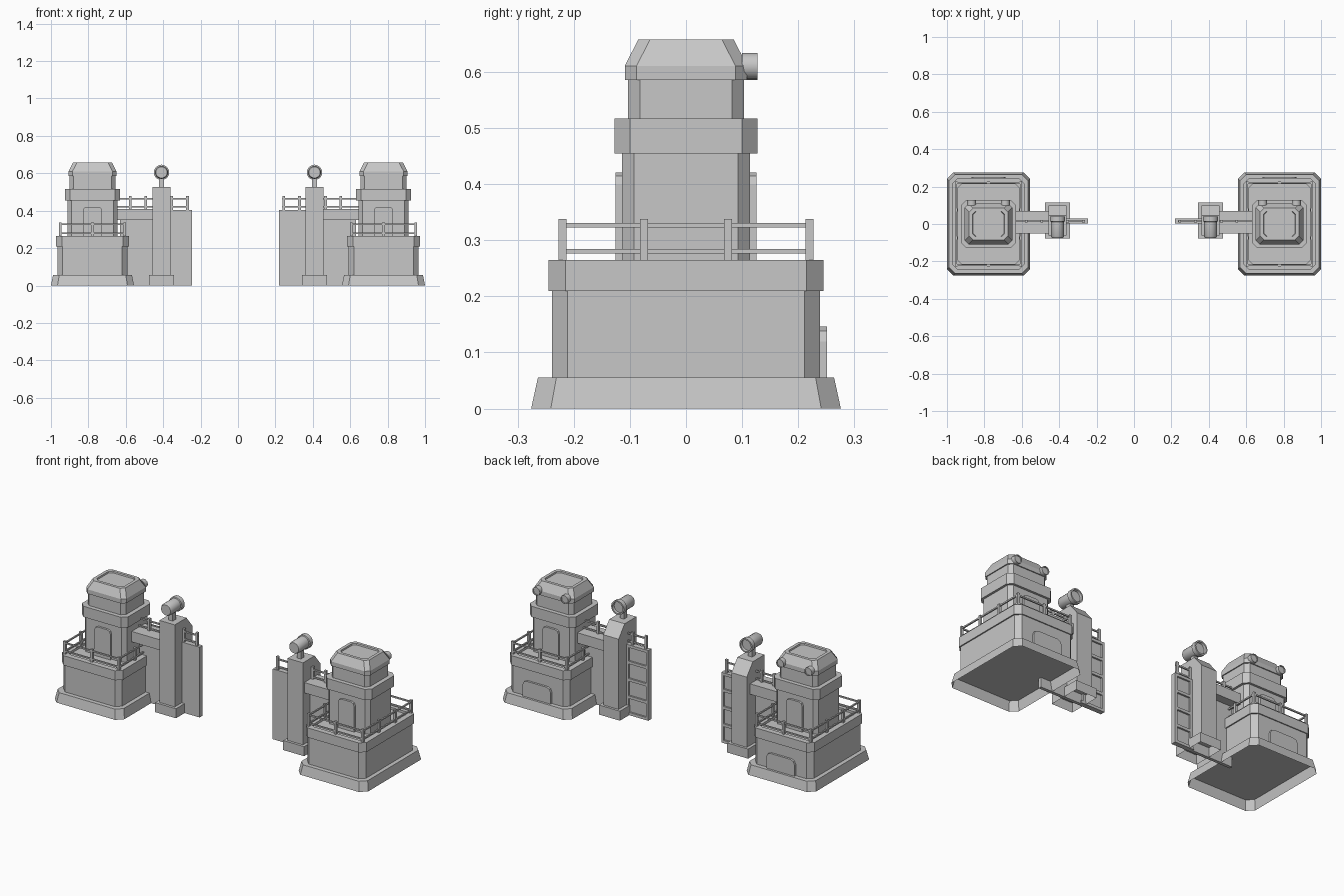
import bpy, bmesh, math
from mathutils import Matrix, Vector

if "Cube" in bpy.data.objects:
    bpy.data.objects.remove(bpy.data.objects["Cube"])

grey = bpy.data.materials.new("concrete_grey")
grey.diffuse_color = (0.57, 0.57, 0.57, 1)
grey.use_nodes = True
grey.node_tree.nodes["Principled BSDF"].inputs["Base Color"].default_value = grey.diffuse_color
CX = 0.778  # tower centre distance


def finish(name, bm):
    bmesh.ops.recalc_face_normals(bm, faces=bm.faces)
    me = bpy.data.meshes.new(name)
    bm.to_mesh(me)
    bm.free()
    me.materials.append(grey)
    ob = bpy.data.objects.new(name, me)
    bpy.context.collection.objects.link(ob)
    return ob


def loft(name, cx, rings, open_bottom=False):
    """Stack of chamfered rectangles: (half x, half y, chamfer, z)."""
    bm = bmesh.new()
    prev = None
    for i, (a, b, c, z) in enumerate(rings):
        pts = [(a - c, -b), (a, c - b), (a, b - c), (a - c, b),
               (c - a, b), (-a, b - c), (-a, c - b), (c - a, -b)]
        ring = [bm.verts.new((cx + x, y, z)) for x, y in pts]
        if prev:
            for k in range(8):
                bm.faces.new((prev[k], prev[(k + 1) % 8], ring[(k + 1) % 8], ring[k]))
        if i == len(rings) - 1 or (i == 0 and not open_bottom):
            bm.faces.new(ring)
        prev = ring
    return finish(name, bm)


def add_box(bm, x0, x1, y0, y1, z0, z1):
    m = Matrix.Translation(((x0 + x1) / 2, (y0 + y1) / 2, (z0 + z1) / 2))
    m = m @ Matrix.Diagonal((abs(x1 - x0), abs(y1 - y0), abs(z1 - z0), 1))
    bmesh.ops.create_cube(bm, size=1, matrix=m)


def boxes(name, items, open_bottom=False):
    bm = bmesh.new()
    for it in items:
        add_box(bm, *it)
    if open_bottom:
        low = [f for f in bm.faces if all(v.co.z < 1e-5 for v in f.verts)]
        bmesh.ops.delete(bm, geom=low, context='FACES_ONLY')
    return finish(name, bm)


def plate(name, cx, y0, y1, half, z0, z1, cut):
    """Upright plate with clipped top corners."""
    bm = bmesh.new()
    pts = [(-half, z0), (half, z0), (half, z1 - cut), (half - cut * 0.3, z1 - cut * 0.3),
           (half - cut, z1), (cut - half, z1), (cut * 0.3 - half, z1 - cut * 0.3), (-half, z1 - cut)]
    f = bm.faces.new([bm.verts.new((cx + x, y0, z)) for x, z in pts])
    ext = bmesh.ops.extrude_face_region(bm, geom=[f])
    bmesh.ops.translate(bm, vec=(0, y1 - y0, 0),
                        verts=[v for v in ext["geom"] if isinstance(v, bmesh.types.BMVert)])
    return finish(name, bm)


def lathe(name, cx, cz, prof, n=16):
    """Round part along y: profile of (radius, y)."""
    bm = bmesh.new()
    prev = None
    for i, (r, y) in enumerate(prof):
        ring = [bm.verts.new((cx + r * math.cos(2 * math.pi * k / n), y,
                              cz + r * math.sin(2 * math.pi * k / n))) for k in range(n)]
        if prev:
            for k in range(n):
                bm.faces.new((prev[k], prev[(k + 1) % n], ring[(k + 1) % n], ring[k]))
        if i in (0, len(prof) - 1):
            bm.faces.new(ring)
        prev = ring
    ob = finish(name, bm)
    bpy.context.view_layer.objects.active = ob
    ob.select_set(True)
    bpy.ops.object.shade_smooth_by_angle(angle=math.radians(35))
    ob.select_set(False)


def tower(s, tag):
    c = s * CX
    # Hollow-bottomed plinth, block and deck with a low rim
    loft("base_" + tag, c, [(0.222, 0.276, 0.035, 0), (0.211, 0.264, 0.033, 0.055)], True)
    loft("block_" + tag, c, [(0.187, 0.239, 0.028, 0.055), (0.187, 0.239, 0.028, 0.212)])
    loft("deck_" + tag, c, [(0.194, 0.245, 0.03, 0.21), (0.194, 0.245, 0.03, 0.265),
                            (0.163, 0.214, 0.02, 0.265), (0.163, 0.214, 0.02, 0.252)])
    # Upper shaft
    loft("shaft_" + tag, c, [(0.134, 0.114, 0.021, 0.25), (0.134, 0.114, 0.021, 0.46)])
    loft("collar_" + tag, c, [(0.147, 0.127, 0.027, 0.455), (0.147, 0.127, 0.027, 0.517)])
    loft("neck_" + tag, c, [(0.122, 0.103, 0.021, 0.51), (0.122, 0.103, 0.021, 0.59)])
    loft("cap_" + tag, c, [(0.128, 0.109, 0.021, 0.586), (0.128, 0.109, 0.021, 0.611),
                           (0.104, 0.085, 0.021, 0.658), (0.086, 0.068, 0.017, 0.658),
                           (0.084, 0.066, 0.017, 0.65)])
    # Doors front and back, hatch at the back
    for d, side in ((-1, "front"), (1, "back")):
        plate("door_%s_%s" % (side, tag), c, d * 0.108, d * 0.126, 0.052, 0.252, 0.421, 0.022)
    plate("hatch_" + tag, c, 0.23, 0.251, 0.09, 0.05, 0.146, 0.026)
    # Round lamps on the back of the cap
    for k in (-1, 1):
        lathe("cap_lamp_" + tag, c + k * 0.09, 0.61,
              [(0.024, 0.1), (0.024, 0.127), (0.019, 0.127), (0.019, 0.122)])
    # Deck railing
    rx, ry, p, b = 0.172, 0.22, 0.007, 0.004
    posts = [(i * rx, j * y) for i in (-1, 1) for j in (-1, 1) for y in (ry, 0.075)]
    posts += [(0, -ry), (0, ry)]
    items = [(c + x - p, c + x + p, y - p, y + p, 0.26, 0.338) for x, y in posts]
    for z in (0.28, 0.327):
        for k in (-1, 1):
            items.append((c + k * rx - b, c + k * rx + b, -ry, ry, z - b, z + b))
            items.append((c - rx, c + rx, k * ry - b, k * ry + b, z - b, z + b))
    boxes("deck_railing_" + tag, items)


def gate(s, tag, tip):
    X = lambda *v: sorted(s * q for q in v)
    # Sliding leaf with ribs on the back of its exposed part
    items = [(*X(tip, 0.63), 0.002, 0.02, 0, 0.405)]
    for z in (0.0, 0.095, 0.195, 0.295, 0.389):
        items.append((*X(tip, 0.37), 0.018, 0.03, z, z + 0.016))
    for x in (tip, 0.345):
        items.append((*X(x, x + 0.014), 0.018, 0.03, 0, 0.405))
    boxes("gate_leaf_" + tag, items)
    # Railing on the leaf
    items = []
    for x in (0.03, 0.115, 0.254, 0.336):
        items.append((*X(tip + x - 0.013, tip + x + 0.001), 0.008, 0.022, 0.4, 0.48))
    for z in (0.42, 0.463):
        items.append((*X(tip + 0.015, 0.65), 0.011, 0.019, z - 0.004, z + 0.004))
    boxes("gate_railing_" + tag, items)
    # Bridge housing between tower and pillar
    boxes("bridge_" + tag, [(*X(0.45, 0.66), -0.05, 0.07, 0.35, 0.41)])
    # Pillar with sloped back shoulder
    bm = bmesh.new()
    prof = [(-0.062, 0.055), (0.1, 0.055), (0.1, 0.46), (0.045, 0.528), (-0.062, 0.528)]
    x0, x1 = X(0.36, 0.458)
    f = bm.faces.new([bm.verts.new((x0, y, z)) for y, z in prof])
    ext = bmesh.ops.extrude_face_region(bm, geom=[f])
    bmesh.ops.translate(bm, vec=(x1 - x0, 0, 0),
                        verts=[v for v in ext["geom"] if isinstance(v, bmesh.types.BMVert)])
    finish("pillar_" + tag, bm)
    boxes("pillar_foot_" + tag, [(*X(0.342, 0.476), -0.077, 0.114, 0, 0.055)], True)
    # Searchlight on a short stand, facing the back
    cx = s * 0.409
    boxes("searchlight_stand_" + tag, [(cx - 0.013, cx + 0.013, -0.03, 0.0, 0.52, 0.58)])
    lathe("searchlight_" + tag, cx, 0.605,
          [(0.03, -0.074), (0.035, -0.066), (0.035, 0.012), (0.041, 0.014), (0.041, 0.04),
           (0.033, 0.04), (0.031, 0.026)], 20)


for s, tag, tip in ((-1, "left", 0.246), (1, "right", 0.22)):
    tower(s, tag)
    gate(s, tag, tip)
